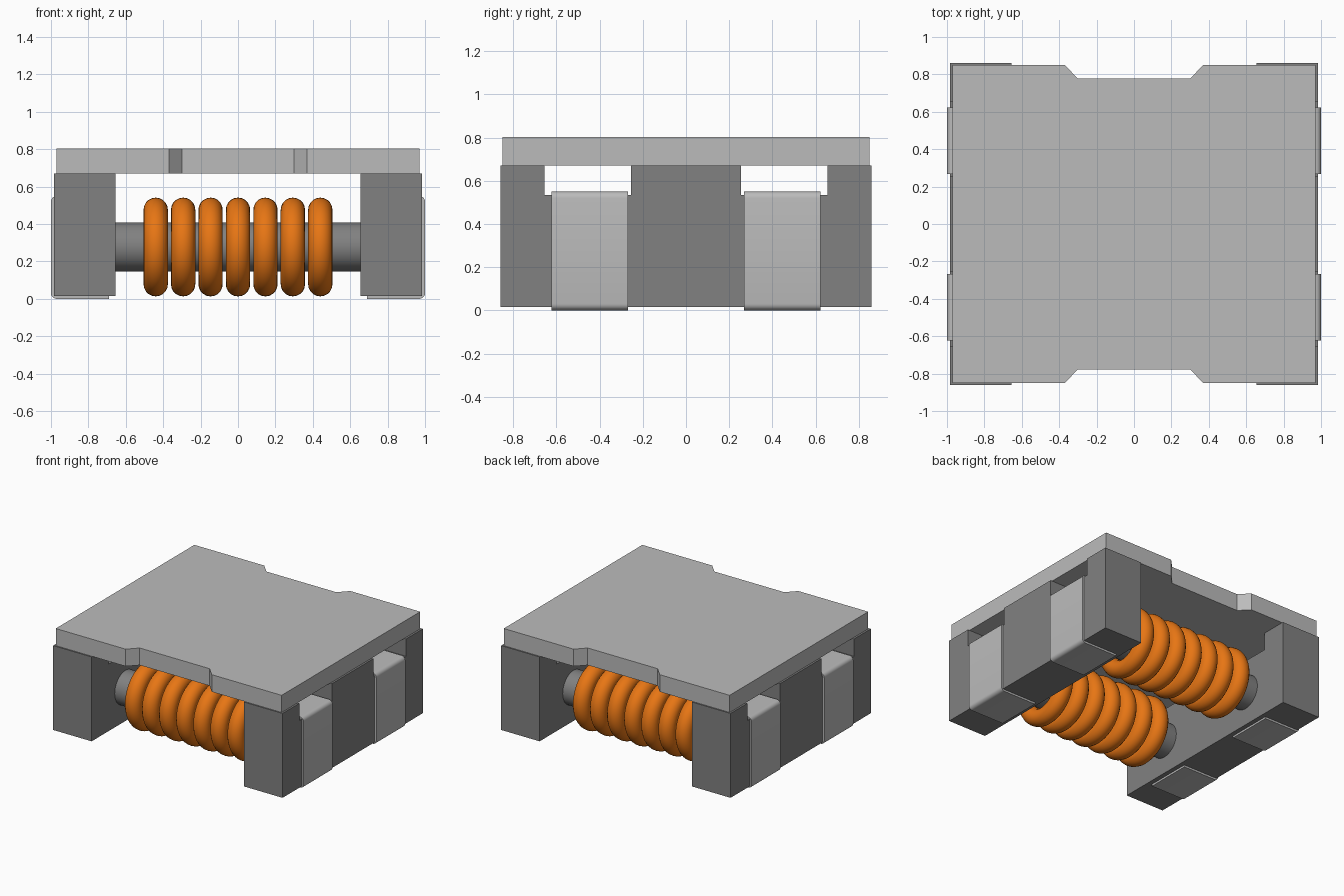
import bpy, bmesh, math
from mathutils import Vector

if "Cube" in bpy.data.objects:
    bpy.data.objects.remove(bpy.data.objects["Cube"])


def material(name, rgb):
    m = bpy.data.materials.new(name)
    m.use_nodes = True
    m.diffuse_color = (*rgb, 1)
    m.node_tree.nodes["Principled BSDF"].inputs["Base Color"].default_value = (*rgb, 1)
    return m


LIGHT = material("light grey", (0.50, 0.50, 0.50))
DARK = material("dark ferrite grey", (0.22, 0.22, 0.22))
COPPER = material("copper orange", (0.80, 0.18, 0.007))


def prism(name, points, axis, lo, hi, mat):
    """Extrude a 2D outline along an axis: x takes (y, z), y takes (x, z), z takes (x, y)."""
    def place(p, d):
        v = list(p)
        v.insert("xyz".index(axis), d)
        return Vector(v)
    bm = bmesh.new()
    face = bm.faces.new([bm.verts.new(place(p, lo)) for p in points])
    ext = bmesh.ops.extrude_face_region(bm, geom=[face])
    shift = place((0, 0), hi - lo)
    bmesh.ops.translate(bm, vec=shift,
                        verts=[g for g in ext["geom"] if isinstance(g, bmesh.types.BMVert)])
    bmesh.ops.recalc_face_normals(bm, faces=bm.faces)
    mesh = bpy.data.meshes.new(name)
    bm.to_mesh(mesh)
    bm.free()
    mesh.materials.append(mat)
    ob = bpy.data.objects.new(name, mesh)
    bpy.context.collection.objects.link(ob)
    return ob


def smooth(ob):
    bpy.ops.object.select_all(action="DESELECT")
    ob.select_set(True)
    bpy.context.view_layer.objects.active = ob
    bpy.ops.object.shade_smooth_by_angle(angle=math.radians(40))


# Lid plate with a shallow chamfered recess on the front and back edges
edge = [(-0.97, -0.85), (-0.37, -0.85), (-0.30, -0.777),
        (0.30, -0.777), (0.37, -0.85), (0.97, -0.85)]
prism("lid_plate", edge + [(-x, -y) for x, y in edge], "z", 0.67, 0.803, LIGHT)

# Flange outline: three posts with two notches between them
half = [(0.86, 0.015), (0.86, 0.67), (0.655, 0.67), (0.655, 0.535), (0.255, 0.535), (0.255, 0.67)]
flange = half + [(-y, z) for y, z in reversed(half)]

# Terminal clip outline: a thin strip wrapped over the notch, down the side and underneath
def rounded(cx, cz, r, start, steps=5):
    return [(cx + r * math.cos(math.radians(start - 90 * i / steps)),
             cz + r * math.sin(math.radians(start - 90 * i / steps))) for i in range(steps + 1)]


clip = ([(0.69, 0.535), (0.69, 0.55)] + rounded(0.97, 0.52, 0.03, 90)
        + rounded(0.97, 0.03, 0.03, 0)
        + [(0.69, 0.0), (0.69, 0.015), (0.985, 0.015), (0.985, 0.535)])

for side, s in (("left", 1), ("right", -1)):
    prism(side + "_flange", flange, "x", s * 0.655, s * 0.985, DARK)
    for end, c in (("front", -0.446), ("back", 0.446)):
        ob = prism(f"{side}_{end}_terminal", [(s * x, z) for x, z in clip],
                   "y", c - 0.178, c + 0.178, LIGHT)
        smooth(ob)

# Two round cores, each wound with seven copper turns
for end, c in (("front", -0.446), ("back", 0.446)):
    bpy.ops.mesh.primitive_cylinder_add(vertices=48, radius=0.131, depth=1.32,
                                        location=(0, c, 0.277), rotation=(0, math.pi / 2, 0))
    core = bpy.context.object
    core.name = end + "_core"
    core.data.materials.append(DARK)
    smooth(core)
    for i in range(7):
        bpy.ops.mesh.primitive_torus_add(major_segments=48, minor_segments=20,
                                         major_radius=0.199, minor_radius=0.065,
                                         location=((i - 3) * 0.1467, c, 0.277),
                                         rotation=(0, math.pi / 2, 0))
        turn = bpy.context.object
        turn.name = f"{end}_coil_turn_{i + 1}"
        turn.data.materials.append(COPPER)
        smooth(turn)
